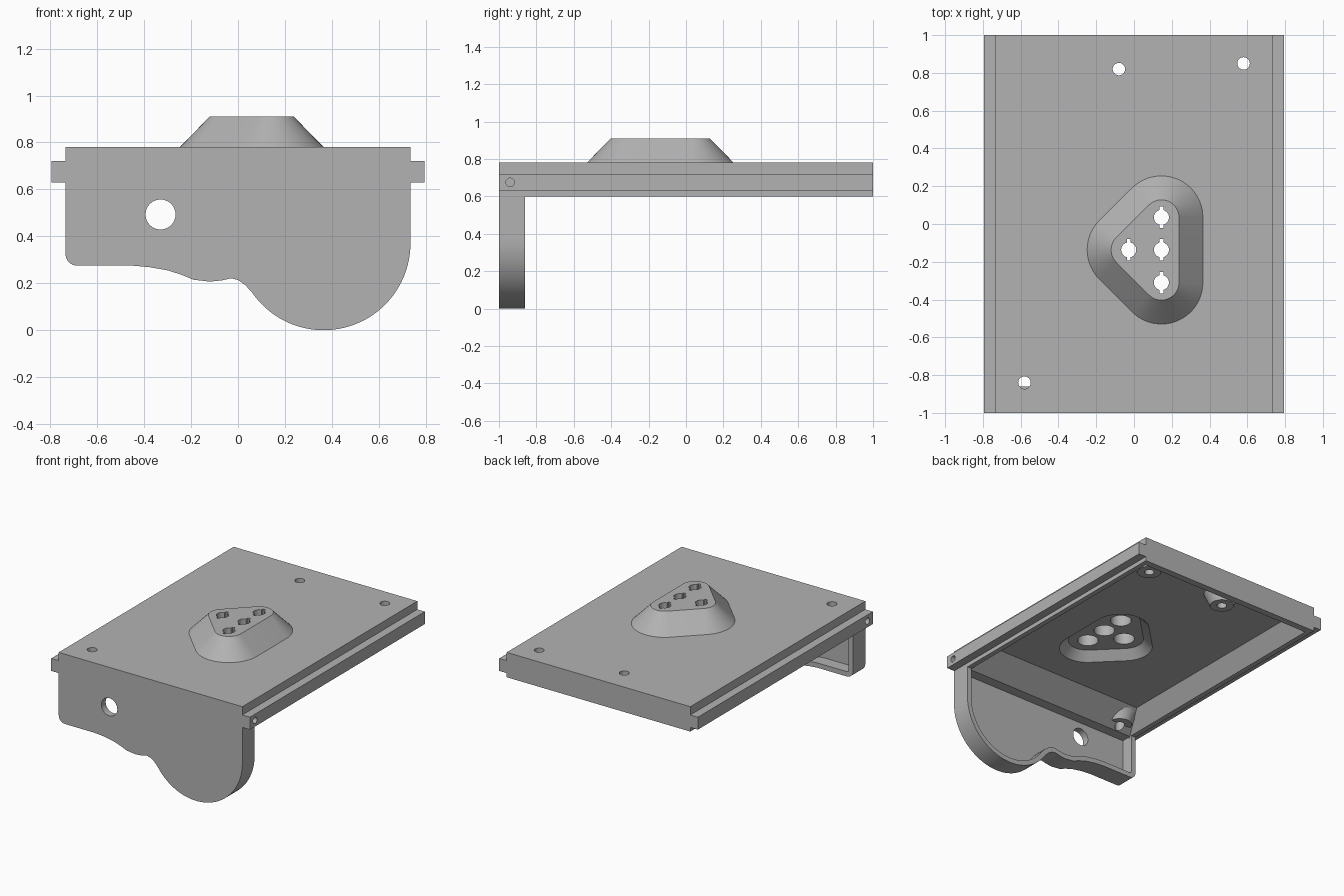
import bpy, bmesh
from math import sin, cos, radians, pi
from mathutils import Vector

cube = bpy.data.objects.get("Cube")
if cube:
    bpy.data.objects.remove(cube, do_unlink=True)

grey = bpy.data.materials.new("light grey")
grey.use_nodes = True
COLOUR = (0.45, 0.45, 0.45, 1)
grey.diffuse_color = COLOUR
grey.node_tree.nodes["Principled BSDF"].inputs["Base Color"].default_value = COLOUR


def loft(name, rings):
    """Closed solid through matching rings of points."""
    bm = bmesh.new()
    loops = [[bm.verts.new(p) for p in ring] for ring in rings]
    n = len(loops[0])
    for a, b in zip(loops, loops[1:]):
        for i in range(n):
            j = (i + 1) % n
            bm.faces.new((a[i], a[j], b[j], b[i]))
    bm.faces.new(loops[0])
    bm.faces.new(loops[-1])
    bmesh.ops.recalc_face_normals(bm, faces=bm.faces[:])
    mesh = bpy.data.meshes.new(name)
    bm.to_mesh(mesh)
    bm.free()
    mesh.materials.append(grey)
    ob = bpy.data.objects.new(name, mesh)
    bpy.context.collection.objects.link(ob)
    return ob


def arc(cx, cy, r, start, end, steps):
    angles = [radians(start + (end - start) * i / steps) for i in range(steps + 1)]
    return [(cx + r * cos(a), cy + r * sin(a)) for a in angles]


def along_y(name, outline, y0, y1):
    return loft(name, [[(x, y, z) for x, z in outline] for y in (y0, y1)])


def along_z(name, levels):
    return loft(name, [[(x, y, z) for x, y in outline] for outline, z in levels])


def circle(x, y, r, steps=32):
    return arc(x, y, r, 0, 360, steps)[:-1]


def rectangle(x0, x1, y0, y1):
    return [(x0, y0), (x1, y0), (x1, y1), (x0, y1)]


def combine(target, tool, operation):
    mod = target.modifiers.new("cut", 'BOOLEAN')
    mod.operation, mod.object, mod.solver = operation, tool, 'EXACT'
    deps = bpy.context.evaluated_depsgraph_get()
    deps.update()
    mesh = bpy.data.meshes.new_from_object(target.evaluated_get(deps))
    target.modifiers.clear()
    target.data = mesh
    bpy.data.objects.remove(tool, do_unlink=True)


def inset(outline, d):
    """Counter-clockwise outline moved inwards by d."""
    pts = [Vector(p) for p in outline]
    result = []
    for i, p in enumerate(pts):
        e1 = (p - pts[i - 1]).normalized()
        e2 = (pts[(i + 1) % len(pts)] - p).normalized()
        m = Vector((-e1.y - e2.y, e1.x + e2.x))
        result.append(p + m * (2 * d / m.length_squared))
    return [(p.x, p.y) for p in result]


# Lid with a guide rail along each side
half = [(0.735, 0.6), (0.735, 0.63), (0.795, 0.63),
        (0.795, 0.72), (0.735, 0.72), (0.735, 0.78)]
lid = along_y("mounting_lid", half + [(-x, z) for x, z in reversed(half)], -1, 1)

# Front panel with a wavy lower edge
panel = arc(-0.685, 0.325, 0.05, 180, 270, 8)
panel += [(-0.45, 0.275), (-0.38, 0.269), (-0.3, 0.255), (-0.24, 0.236),
          (-0.19, 0.215), (-0.12, 0.207), (-0.07, 0.212), (-0.03, 0.221),
          (0.0, 0.214), (0.03, 0.193)]
panel += arc(0.365, 0.37, 0.37, 214, 360, 40)
panel += [(0.735, 0.7), (-0.735, 0.7)]
combine(lid, along_y("front_panel", panel, -1, -0.86), 'UNION')


# Raised triangular turret
def turret(r):
    return (arc(0.145, 0.035, r, 0, 135, 16) + arc(-0.028, -0.137, r, 135, 225, 12)
            + arc(0.145, -0.31, r, 225, 360, 16))


combine(lid, along_z("turret", [(turret(0.25), 0.75), (turret(0.22), 0.78),
                                (turret(0.093), 0.91)]), 'UNION')

# Hollow underside with sloping walls
combine(lid, along_z("cavity", [(rectangle(-0.705, 0.705, -0.89, 0.96), 0.59),
                                (rectangle(-0.62, 0.62, -0.71, 0.85), 0.72)]),
        'DIFFERENCE')

# Recess in the back of the front panel
recess = [(x, min(z, 0.6)) for x, z in inset(panel, 0.035)]
combine(lid, along_y("panel_recess", recess, -0.95, -0.8), 'DIFFERENCE')
combine(lid, along_y("panel_hole", circle(-0.33, 0.493, 0.064), -1.1, -0.7), 'DIFFERENCE')

# Turret pocket, bores and keyed holes
combine(lid, along_z("turret_pocket", [(turret(0.2), 0.71), (turret(0.13), 0.78)]),
        'DIFFERENCE')
for x, y in ((0.145, 0.035), (0.145, -0.137), (0.145, -0.31), (-0.028, -0.137)):
    combine(lid, along_z("bore", [(circle(x, y, 0.07), 0.7), (circle(x, y, 0.07), 0.87)]),
            'DIFFERENCE')
    a = radians(15)
    keyed = []
    for side in (0, pi):
        for i in range(13):
            t = side - pi / 2 + a + (pi - 2 * a) * i / 12
            keyed.append((x + 0.04 * cos(t), y + 0.04 * sin(t)))
        s = 1 if side == 0 else -1
        keyed += [(x + s * 0.04 * sin(a), y + s * 0.057),
                  (x - s * 0.04 * sin(a), y + s * 0.057)]
    combine(lid, along_z("keyed_hole", [(keyed, 0.8), (keyed, 1)]), 'DIFFERENCE')

# Conical screw bosses with through holes
for x, y in ((-0.08, 0.82), (0.58, 0.85), (-0.58, -0.84)):
    combine(lid, along_z("boss", [(circle(x, y, 0.08), 0.633), (circle(x, y, 0.13), 0.74)]),
            'UNION')
    combine(lid, along_z("screw_hole", [(circle(x, y, 0.033), 0.5), (circle(x, y, 0.033), 1)]),
            'DIFFERENCE')

# Small pin hole near the front of each rail
for s in (-1, 1):
    pin = [[(s * x, y, z) for y, z in circle(-0.94, 0.675, 0.023, 20)] for x in (0.74, 0.85)]
    combine(lid, loft("pin_hole", pin), 'DIFFERENCE')

bpy.ops.object.select_all(action='DESELECT')
lid.select_set(True)
bpy.context.view_layer.objects.active = lid
bpy.ops.object.shade_smooth_by_angle(angle=radians(25))
